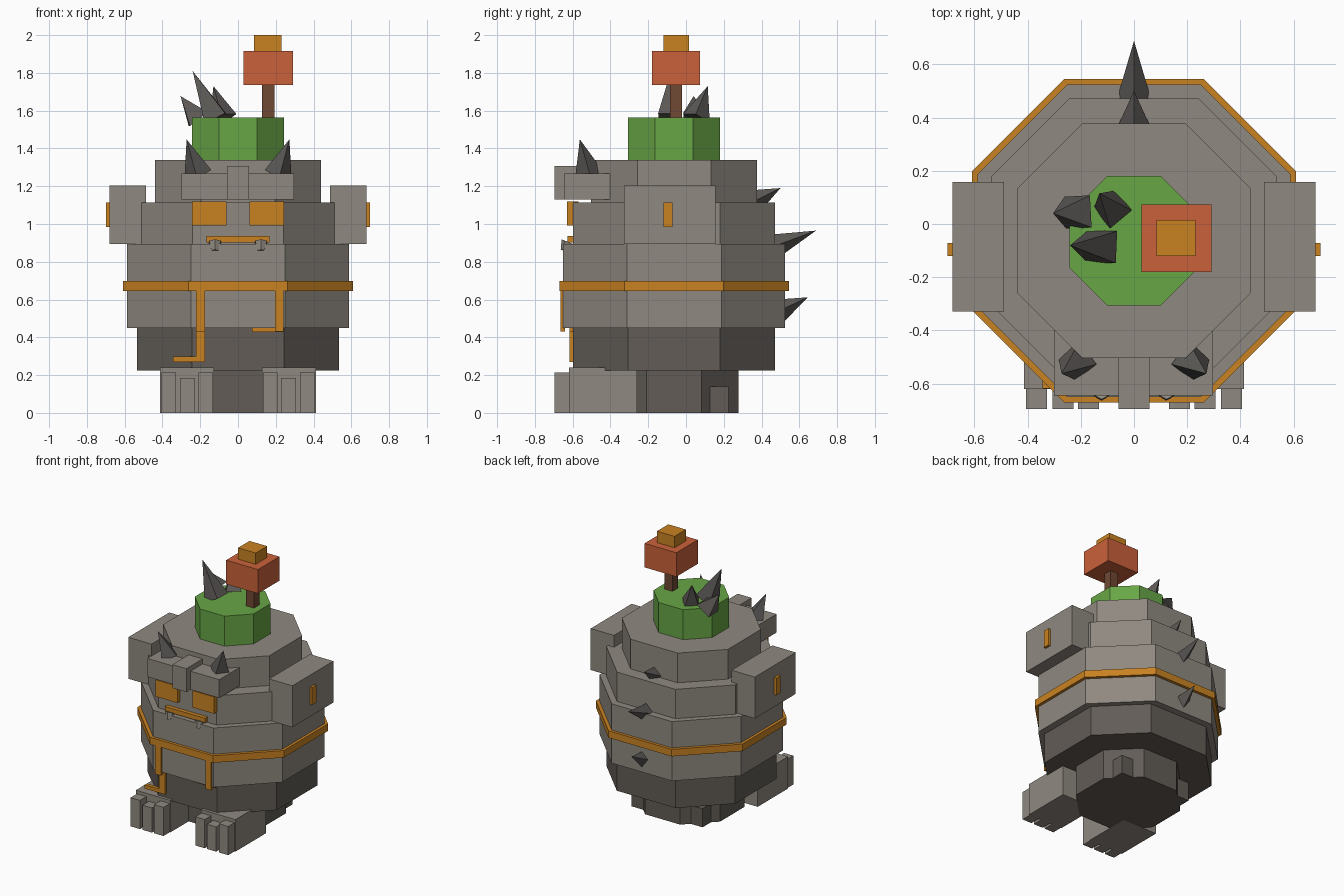
import bpy, bmesh, math
from mathutils import Vector, Matrix

cube = bpy.data.objects.get("Cube")
if cube:
    bpy.data.objects.remove(cube, do_unlink=True)


def material(name, rgb):
    m = bpy.data.materials.new(name)
    m.use_nodes = True
    m.diffuse_color = (*rgb, 1)
    node = next(n for n in m.node_tree.nodes if n.type == 'BSDF_PRINCIPLED')
    node.inputs["Base Color"].default_value = (*rgb, 1)
    return m


STONE = material("stone grey", (0.275, 0.25, 0.215))
DARK = material("dark stone", (0.122, 0.107, 0.093))
SPIKE = material("spike grey", (0.105, 0.098, 0.092))
GOLD = material("amber gold", (0.59, 0.225, 0.016))
GREEN = material("grass green", (0.138, 0.381, 0.061))
RED = material("clay red", (0.59, 0.12, 0.042))
BROWN = material("wood brown", (0.162, 0.065, 0.034))

MID_Y = -0.063  # centre line of the body


def finish(name, bm, mat):
    bmesh.ops.recalc_face_normals(bm, faces=bm.faces)
    mesh = bpy.data.meshes.new(name)
    bm.to_mesh(mesh)
    bm.free()
    mesh.materials.append(mat)
    obj = bpy.data.objects.new(name, mesh)
    bpy.context.collection.objects.link(obj)
    return obj


def box(name, mat, x, y, z):
    """Box from (low, high) ranges on each axis."""
    bm = bmesh.new()
    size = [r[1] - r[0] for r in (x, y, z)]
    mid = [(r[0] + r[1]) / 2 for r in (x, y, z)]
    bmesh.ops.create_cube(bm, size=1, matrix=Matrix.Translation(mid) @ Matrix.Diagonal((*size, 1)))
    return finish(name, bm, mat)


def pair(name, mat, x, y, z):
    """Two boxes mirrored across x = 0."""
    box("left_" + name, mat, x, y, z)
    box("right_" + name, mat, (-x[1], -x[0]), y, z)


def tier(name, mat, half, flat, low, high):
    """Eight-sided slab: half width and half length of its flat sides."""
    ring = [(flat, -half), (half, -flat), (half, flat), (flat, half),
            (-flat, half), (-half, flat), (-half, -flat), (-flat, -half)]
    bm = bmesh.new()
    base = bm.faces.new([bm.verts.new((x, y + MID_Y, low)) for x, y in ring])
    top = bmesh.ops.extrude_face_region(bm, geom=[base], use_keep_orig=True)
    verts = [v for v in top["geom"] if isinstance(v, bmesh.types.BMVert)]
    bmesh.ops.translate(bm, verts=verts, vec=(0, 0, high - low))
    return finish(name, bm, mat)


def spike(name, base, tip, radius, mat=SPIKE, roll=0.0, blunt=0.0, sides=4):
    base, tip = Vector(base), Vector(tip)
    axis = tip - base
    place = (Matrix.Translation((base + tip) / 2) @ axis.to_track_quat('Z', 'Y').to_matrix().to_4x4()
             @ Matrix.Rotation(roll, 4, 'Z'))
    bm = bmesh.new()
    bmesh.ops.create_cone(bm, cap_ends=True, segments=sides, radius1=radius,
                          radius2=blunt, depth=axis.length, matrix=place)
    bmesh.ops.remove_doubles(bm, verts=bm.verts, dist=0.0001)
    return finish(name, bm, mat)


# Body
tier("base", DARK, 0.34, 0.145, 0, 0.24)
tier("lower_body", DARK, 0.535, 0.244, 0.225, 0.45)
tier("belly", STONE, 0.587, 0.25, 0.45, 0.895)
tier("belt", GOLD, 0.608, 0.262, 0.645, 0.698)
tier("chest", STONE, 0.535, 0.242, 0.895, 1.115)
tier("head", STONE, 0.44, 0.195, 1.115, 1.338)
tier("grass_cap", GREEN, 0.243, 0.101, 1.338, 1.563)

# Feet, toes and rear stubs
pair("foot", STONE, (0.127, 0.413), (-0.62, -0.26), (0, 0.24))
for i, (low, top) in enumerate([(0.132, 0.215), (0.228, 0.185), (0.327, 0.215)], 1):
    pair(f"toe_{i}", STONE, (low, low + 0.078), (-0.695, -0.6), (0, top))
pair("rear_stub", DARK, (0.185, 0.295), (0.12, 0.225), (0, 0.14))

# Arms with gold inlays
pair("arm", STONE, (0.488, 0.681), (-0.328, 0.157), (0.893, 1.204))
pair("arm_inlay", GOLD, (0.67, 0.7), (-0.12, -0.072), (0.985, 1.115))

# Face
box("brow", STONE, (-0.3, 0.296), (-0.645, -0.396), (1.13, 1.268))
box("brow_centre", STONE, (-0.058, 0.058), (-0.695, -0.45), (1.13, 1.306))
pair("eye", GOLD, (0.062, 0.243), (-0.63, -0.57), (0.992, 1.118))
box("mouth", GOLD, (-0.167, 0.167), (-0.628, -0.57), (0.902, 0.937))
for side, s in (("left", 1), ("right", -1)):
    spike(side + "_tooth", (s * 0.122, -0.625, 0.905), (s * 0.122, -0.645, 0.857), 0.036,
          STONE, blunt=0.02, sides=6)
    spike(side + "_brow_horn", (s * 0.212, -0.515, 1.265), (s * 0.272, -0.562, 1.448), 0.075,
          roll=math.pi / 4)

# Gold markings on the belly
box("right_mark_upper", GOLD, (-0.222, -0.175), (-0.665, -0.64), (0.43, 0.65))
box("right_mark_lower", GOLD, (-0.222, -0.175), (-0.617, -0.59), (0.27, 0.455))
box("right_mark_foot", GOLD, (-0.343, -0.175), (-0.617, -0.59), (0.27, 0.298))
box("left_mark_upper", GOLD, (0.197, 0.24), (-0.665, -0.64), (0.43, 0.65))
box("left_mark_foot", GOLD, (0.073, 0.24), (-0.617, -0.59), (0.428, 0.457))

# Sapling on the cap
box("sapling_trunk", BROWN, (0.127, 0.192), (-0.085, -0.02), (1.55, 1.75))
box("sapling_crown", RED, (0.028, 0.292), (-0.18, 0.074), (1.735, 1.915))
box("sapling_top", GOLD, (0.085, 0.231), (-0.12, 0.015), (1.915, 2.0))

# Crown spikes
spike("crown_spike_tall", (-0.12, -0.085, 1.56), (-0.24, -0.08, 1.81), 0.085, roll=math.pi / 4)
spike("crown_spike_side", (-0.21, 0.045, 1.555), (-0.304, 0.04, 1.677), 0.085, roll=math.pi / 4)
spike("crown_spike_rear", (-0.08, 0.055, 1.56), (-0.13, 0.115, 1.73), 0.075, roll=math.pi / 4)

# Spikes down the back
spike("back_spike_upper", (0, 0.37, 1.125), (0, 0.5, 1.19), 0.06)
spike("back_spike_middle", (0, 0.46, 0.88), (0, 0.688, 0.965), 0.067)
spike("back_spike_lower", (0, 0.49, 0.54), (0, 0.645, 0.612), 0.065)
